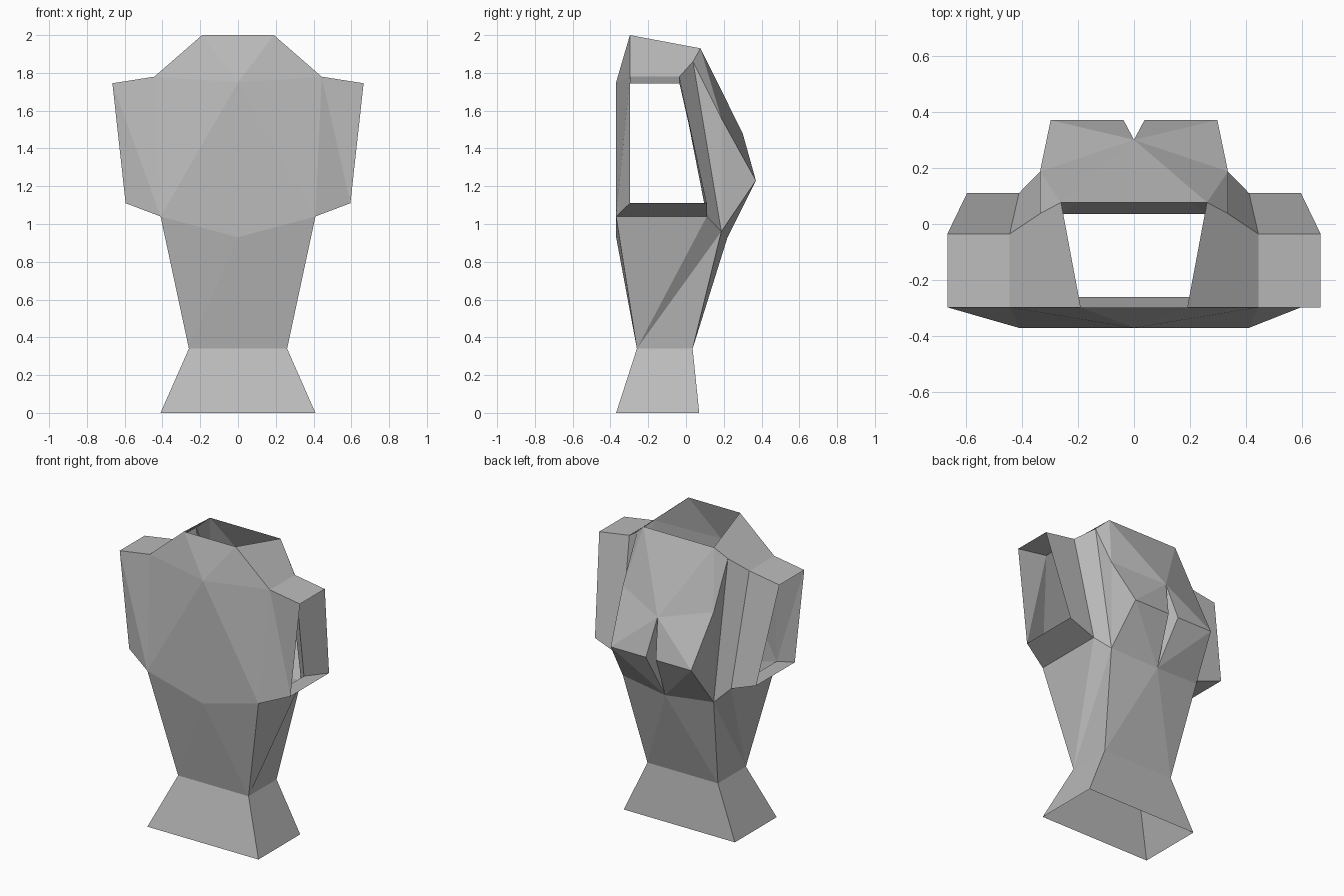
import bpy, bmesh
from mathutils import Vector

cube = bpy.data.objects.get("Cube")
if cube:
    bpy.data.objects.remove(cube)

grey = bpy.data.materials.new("plain grey")
grey.use_nodes = True
colour = (0.5, 0.5, 0.5, 1)
grey.diffuse_color = colour
grey.node_tree.nodes["Principled BSDF"].inputs["Base Color"].default_value = colour

# Shared corner points on the left half; a leading "-" in a face means the mirrored point
points = {
    "foot_front": (.41, -.37, 0), "foot_back": (.41, .07, 0),
    "waist_front": (.26, -.26, .34), "waist_back": (.26, .035, .34),
    "neck_front": (.41, -.37, 1.04), "neck_side": (.41, .11, 1.04),
    "neck_back": (.335, .187, .96), "chin": (0, -.37, .93), "nape": (0, .22, .93),
    "brow": (0, -.37, 1.75), "rim_front": (.19, -.297, 2), "rim_back": (.26, .077, 1.93),
    "arm_top": (.443, -.297, 1.78), "arm_top_back": (.443, -.035, 1.78),
    "arm_tip": (.665, -.297, 1.745), "arm_tip_back": (.665, -.035, 1.745),
    "arm_low": (.595, -.297, 1.11), "arm_low_back": (.595, .11, 1.11),
    "shoulder": (.335, .037, 1.86), "cheek": (.335, .187, 1.56),
    "bulge_out": (.297, .37, 1.23), "bulge_in": (.037, .37, 1.23), "cleft": (0, .30, 1.48),
}


def corner(name, side):
    x, y, z = points[name.lstrip("-")]
    return Vector((-x * side if name.startswith("-") else x * side, y, z))


def sheet(name, faces, sides=(1, -1)):
    """Open shell part from named corners, mirrored over x, facing outwards."""
    bm = bmesh.new()
    for side in sides:
        for face in faces:
            bm.faces.new([bm.verts.new(corner(n, side)) for n in face.split()])
    bmesh.ops.remove_doubles(bm, verts=bm.verts, dist=0.0005)
    bm.normal_update()
    for f in bm.faces:
        c = f.calc_center_median()
        if f.normal.dot(Vector((c.x, c.y + 0.08, 0))) < 0:
            f.normal_flip()
    mesh = bpy.data.meshes.new(name)
    bm.to_mesh(mesh)
    bm.free()
    mesh.materials.append(grey)
    bpy.context.collection.objects.link(bpy.data.objects.new(name, mesh))


# Flared foot, open underneath
sheet("foot_ends", ["foot_front -foot_front -waist_front waist_front",
                    "foot_back -foot_back -waist_back waist_back"], (1,))
sheet("foot_sides", ["foot_front foot_back waist_back waist_front"])

# Stem widening up to the head
sheet("stem_middle", ["waist_front -waist_front chin", "waist_back -waist_back nape"], (1,))
sheet("stem_sides", ["neck_front chin waist_front", "neck_front waist_front neck_side",
                     "neck_side waist_front neck_back", "neck_back waist_front waist_back",
                     "neck_back waist_back nape"])

# Front plate and its two wings
sheet("front_brow", ["rim_front -rim_front brow"], (1,))
sheet("front_plate", ["brow rim_front arm_top", "brow arm_top neck_front",
                      "brow neck_front chin"])
sheet("left_wing", ["arm_top arm_tip arm_low", "arm_top arm_low neck_front"], (1,))
sheet("right_wing", ["arm_top arm_tip neck_front", "arm_tip arm_low neck_front"], (-1,))

# Hollow side arms, open at the ends
sheet("side_arms", ["arm_top arm_tip arm_tip_back arm_top_back",
                    "neck_front arm_low arm_low_back neck_side",
                    "arm_top_back arm_tip_back arm_low_back neck_side"])

# Sloping shoulders beside the open top
sheet("shoulders", ["rim_front rim_back shoulder arm_top_back arm_top",
                    "arm_top_back neck_side neck_back shoulder"])

# Back with two bulges and a cleft between them
sheet("back_panel", ["rim_back -rim_back cleft"], (1,))
sheet("back_bulges", ["rim_back shoulder cheek", "shoulder neck_back cheek",
                      "rim_back cheek cleft", "cheek bulge_out cleft",
                      "cheek neck_back bulge_out", "bulge_out bulge_in cleft",
                      "neck_back bulge_out nape", "bulge_out bulge_in nape",
                      "cleft bulge_in nape"])
